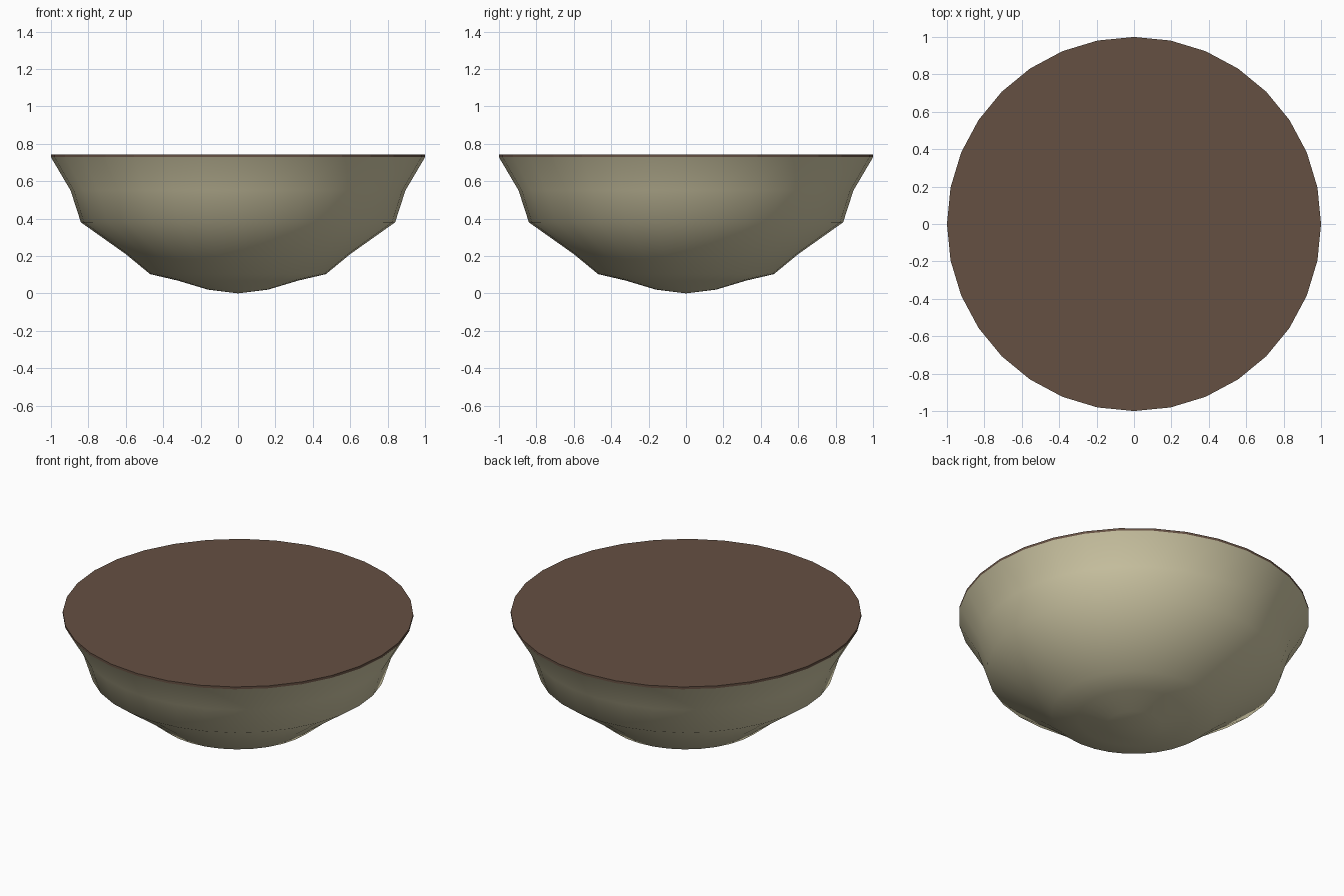
import bpy, bmesh
from math import sin, cos, tau

if "Cube" in bpy.data.objects:
    bpy.data.objects.remove(bpy.data.objects["Cube"])

SIDES = 32


def material(name, colour):
    m = bpy.data.materials.new(name)
    m.diffuse_color = (*colour, 1)
    m.use_nodes = True
    m.node_tree.nodes["Principled BSDF"].inputs["Base Color"].default_value = m.diffuse_color
    return m


def lathe(name, profile, mat, smooth):
    """Spin (radius, z) points, listed bottom to top, around z and close both ends."""
    bm = bmesh.new()
    rings = [[bm.verts.new((r * cos(tau * i / SIDES), r * sin(tau * i / SIDES), z))
              for i in range(SIDES)] if r > 0 else [bm.verts.new((0, 0, z))]
             for r, z in profile]
    for lo, hi in zip(rings, rings[1:]):
        for i in range(SIDES):
            j = (i + 1) % SIDES
            if len(lo) == 1:
                bm.faces.new((lo[0], hi[j], hi[i]))
            else:
                bm.faces.new((lo[i], lo[j], hi[j], hi[i]))
    for ring in (rings[0], rings[-1]):
        if len(ring) > 1:
            bm.faces.new(ring)
    bmesh.ops.recalc_face_normals(bm, faces=bm.faces)
    mesh = bpy.data.meshes.new(name)
    bm.to_mesh(mesh)
    bm.free()
    mesh.materials.append(mat)
    ob = bpy.data.objects.new(name, mesh)
    bpy.context.collection.objects.link(ob)
    if smooth:
        bpy.context.view_layer.objects.active = ob
        ob.select_set(True)
        bpy.ops.object.shade_smooth_by_angle(angle=0.7)
        ob.select_set(False)
    return ob


# Stepped bowl body
lathe("bowl", [(0, 0), (0.16, 0.02), (0.32, 0.068), (0.47, 0.103), (0.6, 0.21),
               (0.84, 0.38), (0.895, 0.55), (1, 0.728)],
      material("pale_clay", (0.63, 0.58, 0.38)), True)

# Flat contents filling the bowl to the brim
lathe("filling", [(1, 0.728), (1, 0.743)],
      material("dark_brown", (0.13, 0.08, 0.055)), False)
